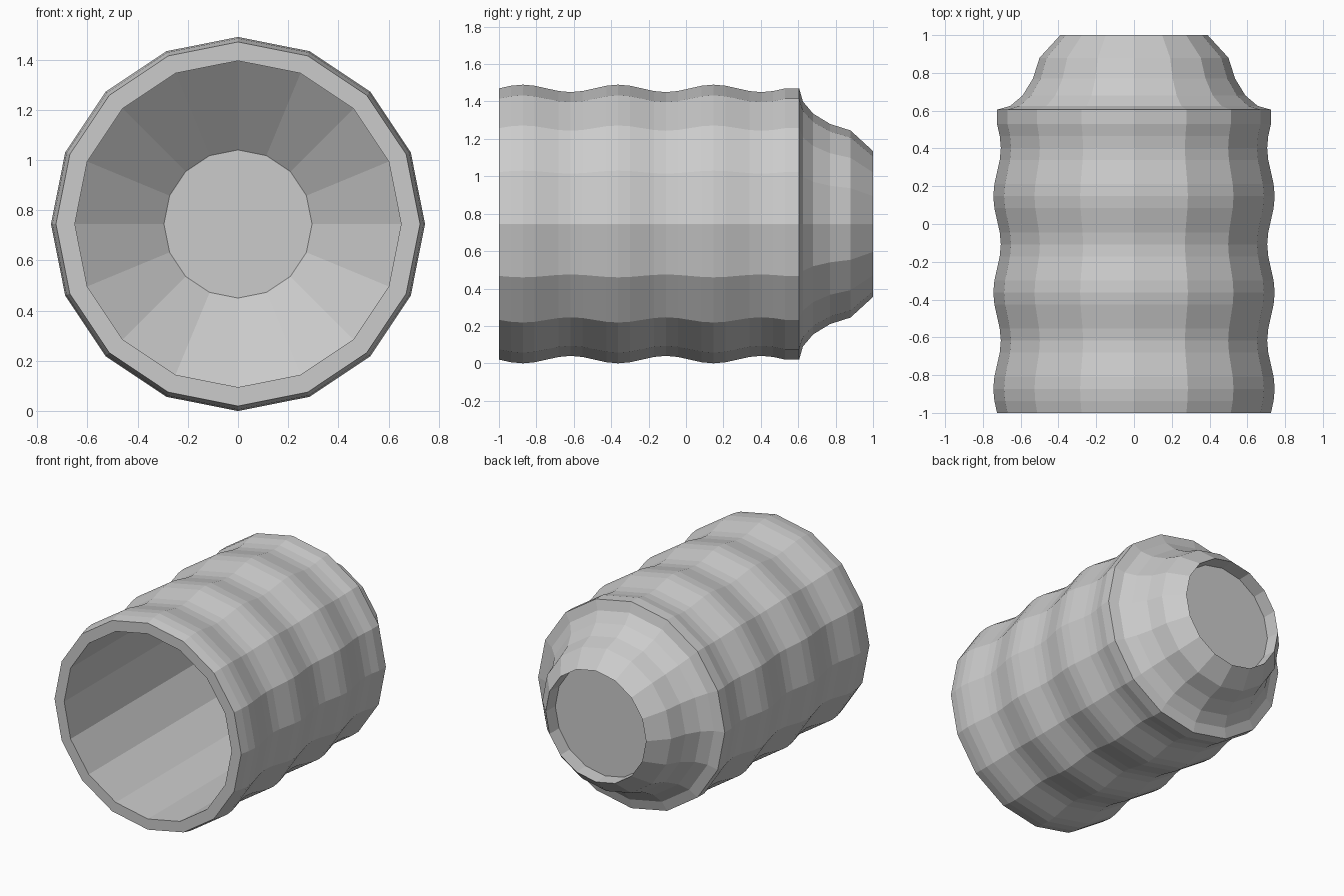
import bpy, bmesh, math

if "Cube" in bpy.data.objects:
    bpy.data.objects.remove(bpy.data.objects["Cube"])

SIDES = 16
AXIS_Z = 0.745


def lathe(name, profile):
    """Spin (y, radius) points round the long axis; radius 0 closes with one flat cap."""
    bm = bmesh.new()
    rings = []
    for y, r in profile:
        ring = []
        for i in range(SIDES):
            a = 2 * math.pi * i / SIDES
            ring.append(bm.verts.new((r * math.sin(a), y, AXIS_Z + r * math.cos(a))))
        rings.append(ring)
    for a, b in zip(rings, rings[1:]):
        for i in range(SIDES):
            j = (i + 1) % SIDES
            bm.faces.new((a[i], a[j], b[j], b[i]))
    return bm, rings, name


def finish(bm, name):
    mesh = bpy.data.meshes.new(name)
    bm.to_mesh(mesh)
    bm.free()
    obj = bpy.data.objects.new(name, mesh)
    bpy.context.collection.objects.link(obj)
    return obj


# Rippled outer wall: three full waves, eight steps each
period = 0.51
wave = [(-1 + period * k / 8, 0.725 + 0.02 * math.sin(math.pi * k / 4)) for k in range(25)]

# Tapered back end, stepping in from the outer wall
back_end = [(0.605, 0.725), (0.625, 0.655), (0.68, 0.59), (0.77, 0.535),
            (0.88, 0.50), (1.0, 0.39)]

# Hollow front: straight bore, then a cone down to a small flat floor
bore = [(0.88, 0.295), (0.6, 0.65), (-1, 0.65)]

# Shallow recess in the back face
recess = [(0.9, 0.385)]

bm, rings, name = lathe("rippled_shell", bore + wave + back_end + recess)
bm.faces.new(rings[0])    # floor of the front bore
bm.faces.new(rings[-1])   # floor of the back recess
bmesh.ops.recalc_face_normals(bm, faces=bm.faces)
finish(bm, name)
